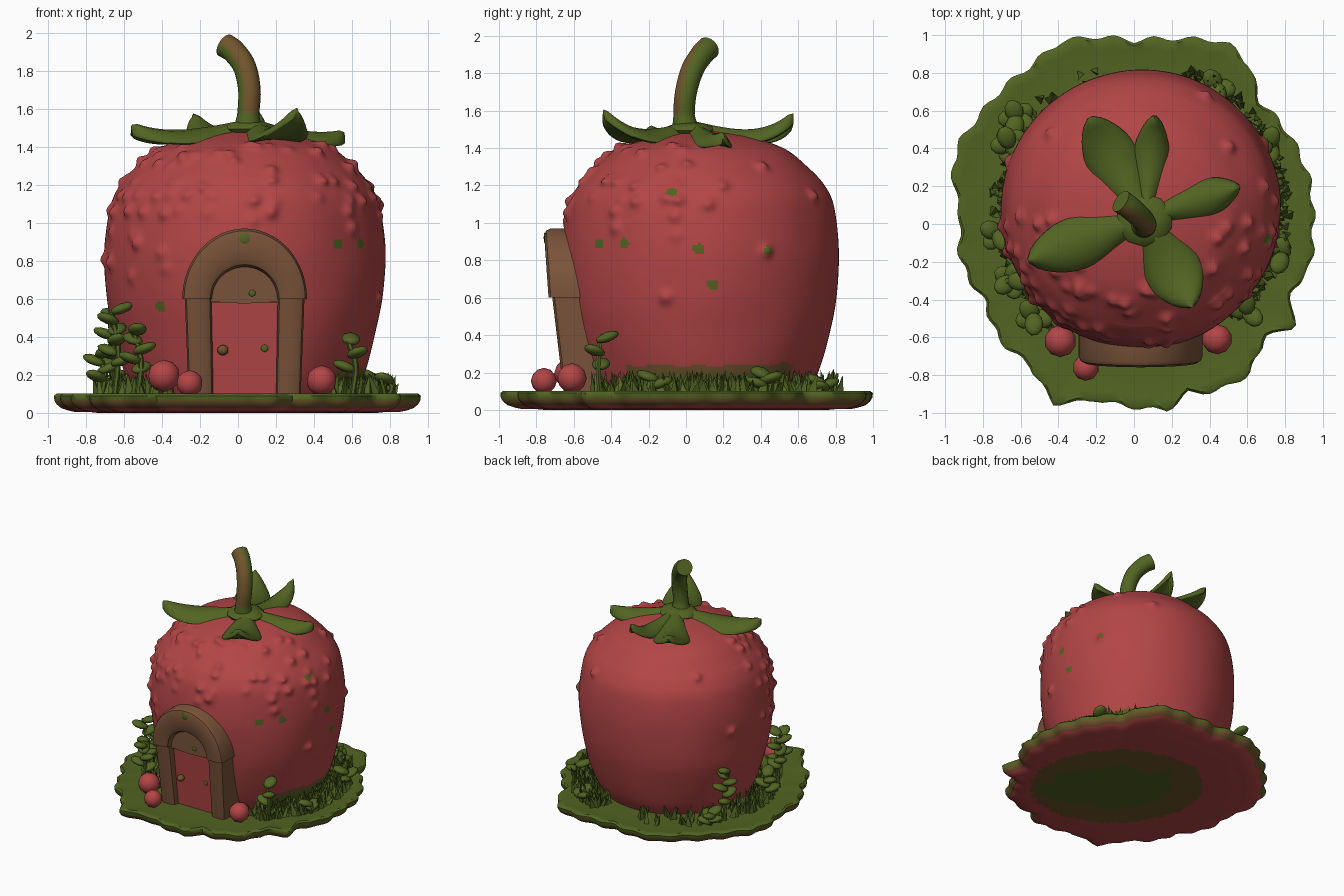
import bpy, bmesh, math, random
from mathutils import Vector, noise

if "Cube" in bpy.data.objects:
    bpy.data.objects.remove(bpy.data.objects["Cube"])

random.seed(4)
CX, CY = 0.035, 0.08          # berry axis


def mat(name, rgb):
    m = bpy.data.materials.new(name)
    m.diffuse_color = (*rgb, 1)
    m.use_nodes = True
    m.node_tree.nodes["Principled BSDF"].inputs["Base Color"].default_value = m.diffuse_color
    return m


RED = mat("berry red", (0.45, 0.06, 0.062))
GREEN = mat("leaf green", (0.085, 0.127, 0.016))
BROWN = mat("wood brown", (0.19, 0.086, 0.042))
OLIVE = mat("olive brown", (0.16, 0.09, 0.025))


def finish(name, bm, mats, angle=50):
    bmesh.ops.recalc_face_normals(bm, faces=bm.faces)
    me = bpy.data.meshes.new(name)
    bm.to_mesh(me)
    bm.free()
    for m in mats:
        me.materials.append(m)
    me.polygons.foreach_set("use_smooth", [True] * len(me.polygons))
    me.set_sharp_from_angle(angle=math.radians(angle))
    ob = bpy.data.objects.new(name, me)
    bpy.context.collection.objects.link(ob)
    return ob


def loft(bm, rings, cap=True):
    """Skin closed rings of points into bm."""
    vs = [[bm.verts.new(p) for p in r] for r in rings]
    n = len(vs[0])
    for a, b in zip(vs, vs[1:]):
        for i in range(n):
            bm.faces.new((a[i], a[(i + 1) % n], b[(i + 1) % n], b[i]))
    if cap:
        bm.faces.new(vs[0])
        bm.faces.new(vs[-1])


def spline(pts, steps):
    """Catmull-Rom through the points."""
    p = [Vector(q) for q in pts]
    p = [2 * p[0] - p[1]] + p + [2 * p[-1] - p[-2]]
    out = []
    for i in range(1, len(p) - 2):
        a, b, c, d = p[i - 1:i + 3]
        for s in range(steps):
            t = s / steps
            out.append(0.5 * (2 * b + (c - a) * t + (2 * a - 5 * b + 4 * c - d) * t * t
                              + (3 * b - a - 3 * c + d) * t ** 3))
    return out + [p[-2]]


def tube(bm, pts, radius, sides=10, steps=5):
    path = spline(pts, steps)
    rings = []
    for i, p in enumerate(path):
        d = (path[min(i + 1, len(path) - 1)] - path[max(i - 1, 0)]).normalized()
        u = d.cross(Vector((0, 1, 0.01))).normalized()
        v = d.cross(u)
        r = radius(i / (len(path) - 1))
        rings.append([p + r * (math.cos(k * math.tau / sides) * u + math.sin(k * math.tau / sides) * v)
                      for k in range(sides)])
    loft(bm, rings)


def blob(bm, c, size, turn=0, tilt=0):
    """Ellipsoid, tilted then turned about z."""
    vs = bmesh.ops.create_icosphere(bm, subdivisions=2, radius=1)["verts"]
    for v in vs:
        p = Vector((v.co.x * size[0], v.co.y * size[1], v.co.z * size[2]))
        x, z = p.x * math.cos(tilt) - p.z * math.sin(tilt), p.x * math.sin(tilt) + p.z * math.cos(tilt)
        v.co = Vector(c) + Vector((x * math.cos(turn) - p.y * math.sin(turn),
                                   x * math.sin(turn) + p.y * math.cos(turn), z))


# ground plate: ragged outline as (degrees, radius)
edge = [(0, .95), (15, .96), (30, .95), (45, .93), (54, 1.04), (63, 1.08), (76, 1.01), (90, .97), (101, 1.01),
        (112, 1.04), (123, 1.0), (134, 1.0), (145, 1.0), (154, 1.02), (162, 1.01), (177, .92), (192, .94),
        (208, .89), (220, .94), (234, .93), (246, 1.04), (258, .95), (270, .97), (280, 1.0), (288, .94),
        (297, .99), (308, 1.0), (319, .91), (327, 1.01), (337, .90), (345, .96), (360, .95)]


def edge_r(deg):
    for (a, ra), (b, rb) in zip(edge, edge[1:]):
        if a <= deg <= b:
            return ra + (rb - ra) * (deg - a) / (b - a) + .013 * math.sin(math.radians(deg * 31))


bm = bmesh.new()
plate = [(.3, .09), (.8, .09), (.94, .095), (.985, .102), (1, .09), (.997, .065), (.985, .045), (.96, .025),
         (.92, .012)] + [(.88 - .04 * k, .004 if k < 3 else 0) for k in range(22)]
loft(bm, [[(edge_r(k * 2) * s * math.cos(math.radians(k * 2)), edge_r(k * 2) * s * math.sin(math.radians(k * 2)), z)
           for k in range(180)] for s, z in plate])
for f in bm.faces:
    c = f.calc_center_median()
    u, v = (c.x - c.y) * .7071, (c.x + c.y) * .7071
    w = 1 + .35 * noise.noise(Vector((u * 5, v * 5, 3)))
    if c.z < .06:
        f.material_index = 2 if c.z > .035 else 1
        if c.z < .005:            # stained middle of the underside
            if math.hypot((u - .19) / .5, v / .31) < w:
                f.material_index = 0
            elif math.hypot((u - .13) / .66, v / .55) < 1:
                f.material_index = 2
finish("ground_plate", bm, [GREEN, RED, OLIVE])

# berry body with seed bumps on the front and sides
prof = spline([(.57, .085, 0), (.625, .2, 0), (.685, .4, 0), (.725, .6, 0), (.737, .85, 0), (.712, 1.08, 0),
               (.66, 1.2, 0), (.57, 1.3, 0), (.46, 1.39, 0), (.3, 1.45, 0), (.15, 1.48, 0), (.02, 1.495, 0)], 8)


def body_r(z):
    return min(prof, key=lambda p: abs(p.y - z)).x


def on_body(deg, z):
    a, r = math.radians(deg), body_r(z)
    return Vector((CX + r * math.cos(a), CY + r * math.sin(a), z))


bumps = []
for row in range(9):
    z = .7 + row * .085
    for k in range(18):
        deg = 185 + k * 9.5 + (row % 2) * 4.7 + random.uniform(-3, 3)
        drop = (.35 if deg < 295 else .6) + (.3 if z < .95 else 0)
        if (abs(deg - 270) < 32 and z < 1.02) or random.random() < drop:
            continue
        bumps.append((on_body(deg, z + random.uniform(-.03, .03)), random.uniform(.012, .034)))
bumps += [(on_body(d, z), .028) for d, z in [(28, .85), (10, 1.2), (60, 1.15), (140, 1.25), (345, .6),
                                             (3, 1.1), (160, .8), (35, 1.3)]]
spots = [on_body(*s) for s in [(347, 1.16), (326, .89), (359, .86), (5, .67), (28, .85), (232, .56), (312, .89)]]
bm = bmesh.new()
rings = []
SEG = 300
for p in spline(prof, 2):
    ring = []
    for k in range(SEG):
        a = k * math.tau / SEG
        n = Vector((math.cos(a), math.sin(a), .8 if p.y > 1.25 else 0)).normalized()
        q = Vector((CX + p.x * math.cos(a), CY + p.x * math.sin(a), p.y))
        h = sum(g * math.exp(-(q - c).length_squared / .0011) for c, g in bumps if abs(q.z - c.z) < .12)
        ring.append(q + n * (h + .008 * noise.noise(q * 3)))
    rings.append(ring)
loft(bm, rings)
for f in bm.faces:
    c = f.calc_center_median()
    a = math.degrees(math.atan2(c.y - CY, c.x - CX))
    if any((c - s).length < .03 for s in spots):
        f.material_index = 1
    elif -40 < a < 50 and c.z < .235 + .03 * noise.noise(c * 9):   # stained foot behind the grass
        f.material_index = 2 if c.z > .195 else 1
finish("berry_body", bm, [RED, GREEN, OLIVE], 70)

# door surround: two posts and an arch, leaning outward with height
section = [(0, .2), (0, .035), (.06, .012), (.2, 0), (.8, 0), (.94, .012), (1, .035), (1, .2)]


def surround(name, pairs, y_at):
    b = bmesh.new()
    loft(b, [[(i[0] + (o[0] - i[0]) * u, y_at(i[1] + (o[1] - i[1]) * u) + d, i[1] + (o[1] - i[1]) * u)
              for u, d in section] for i, o in pairs])
    finish(name, b, [BROWN], 35)


for s, side in ((-1, "left"), (1, "right")):
    surround("door_post_" + side,
             [((CX + s * (.165 + .01 * t), .09 + .52 * t), (CX + s * (.295 + .02 * t), .09 + .52 * t))
              for t in (0, .25, .5, .75, .97, 1)], lambda z: -.655 - .12 * (z - .1))
arch = []
for k in range(33):
    a = math.pi * k / 32
    c, s = math.cos(a), math.sin(a)
    arch.append(((CX + .172 * c, .6 + .168 * s), (CX + .328 * c, .6 + .37 * s)))
surround("door_arch", arch, lambda z: -.735 - .07 * (z - .6))

# door leaf, the wooden panel over it, knob and moss flecks
bm = bmesh.new()
loft(bm, [[(CX + x, y - .1 * (z - .1), z) for x, y in ((-.18, -.605), (.18, -.605), (.18, -.48), (-.18, -.48))]
          for z in (.09, .3, .58)])
finish("door", bm, [RED])
bm = bmesh.new()
loft(bm, [[(CX, y, .575)] + [(CX + .18 * math.cos(math.pi * k / 20), y, .585 + .2 * math.sin(math.pi * k / 20))
                            for k in range(21)] for y in (-.685, -.55)])
finish("door_top_panel", bm, [BROWN])
bm = bmesh.new()
blob(bm, (-.08, -.645, .33), (.03, .03, .028))
finish("door_knob", bm, [OLIVE])
bm = bmesh.new()
for c, r in (((.14, -.63, .34), .02), ((.075, -.685, .63), .018), ((.035, -.755, .92), .03)):
    blob(bm, c, (r, .006, r))
finish("moss_flecks", bm, [GREEN])

# stem, weathered brown on its front
bm = bmesh.new()
tube(bm, [(.05, .0, 1.47), (.055, -.01, 1.58), (.06, .0, 1.7), (.035, .035, 1.82), (-.02, .085, 1.9),
          (-.07, .12, 1.935)], lambda t: .08 - .12 * t if t < .2 else .056 + .008 * t, 18)
bm.normal_update()
bmesh.ops.recalc_face_normals(bm, faces=bm.faces)
for f in bm.faces:
    if f.normal.y < -.4 and f.normal.x > -.55 and f.calc_center_median().z > 1.58:
        f.material_index = 1
finish("stem", bm, [GREEN, OLIVE])

# cap leaves: tip x, tip y, half width, tip lift
for i, (tx, ty, w, lift) in enumerate([(-.235, .565, .14, .17), (.11, .575, .095, .18), (.56, .2, .105, .07),
                                       (.31, -.44, .15, .2), (-.56, -.195, .14, .11)]):
    a, tip = Vector((.06, .03, 0)), Vector((tx, ty, 0))
    side = (tip - a).normalized().cross(Vector((0, 0, 1)))
    rings = []
    for k in range(21):
        t = k / 20
        half = w * max(.16, math.sin(math.pi * (.12 + .86 * t) ** 1.5) ** .75, .6 * (1 - t * 2))
        if t > .97:
            half *= .6
        z = 1.515 - .125 * t + lift * t ** 3.5
        ring = []
        for j in range(16):
            c, s = math.cos(j * math.tau / 16), math.sin(j * math.tau / 16)
            ring.append(a.lerp(tip, t) + side * half * c
                        + Vector((0, 0, z + .032 * s * (1 if t < .97 else .5) - .04 * c * c)))
        rings.append(ring)
    bm = bmesh.new()
    loft(bm, rings)
    finish(f"cap_leaf_{i + 1}", bm, [GREEN], 80)
bm = bmesh.new()
blob(bm, (.055, .02, 1.495), (.15, .14, .045))
finish("cap_middle", bm, [GREEN])

# little berries by the door
for i, (x, y, z, r) in enumerate([(-.39, -.62, .195, .085), (-.255, -.76, .155, .07), (.44, -.61, .17, .08)]):
    bm = bmesh.new()
    blob(bm, (x, y, z), (r, r, r))
    finish(f"small_berry_{i + 1}", bm, [RED])

# grass tufts round the foot of the berry
bm = bmesh.new()
for lo, hi, count in ((-52, 72, 300), (165, 236, 150), (100, 165, 35)):
    for k in range(count):
        a = math.radians(random.uniform(lo, hi))
        r = random.uniform(.6, .79)
        x, y = CX + r * math.cos(a), CY + r * math.sin(a)
        h, w, d = random.uniform(.06, .13), random.uniform(.022, .036), random.uniform(0, 6.28)
        base = [bm.verts.new((x + w * math.cos(d + j * 2.094), y + w * math.sin(d + j * 2.094), .08)) for j in range(3)]
        top = bm.verts.new((x + random.uniform(-.04, .04), y + random.uniform(-.04, .04), .09 + h))
        for j in range(3):
            bm.faces.new((base[j], base[(j + 1) % 3], top))
finish("grass", bm, [GREEN], 30)

# leafy sprouts: base x, y, height, number of leaves
for i, (x, y, h, n) in enumerate([(-.65, -.3, .47, 6), (-.53, -.49, .36, 5), (-.66, .42, .44, 6), (.6, -.46, .31, 3),
                                  (-.72, -.05, .24, 4), (.71, .42, .12, 3), (.44, .73, .08, 3),
                                  (-.62, .56, .12, 5), (.79, -.17, .1, 2)]):
    bm = bmesh.new()
    tube(bm, [(x, y, .08), (x + .02, y - .01, .09 + h * .5), (x - .02, y, .07 + h)], lambda t: .015, 6, 4)
    for k in range(n):
        turn = k * 2.5 + i
        z = .1 + h * (.3 + .7 * (k + 1) / n)
        blob(bm, (x + .04 * math.cos(turn), y + .04 * math.sin(turn), z - .02), (.066, .05, .027), turn, .35)
    finish(f"sprout_{i + 1}", bm, [GREEN])
